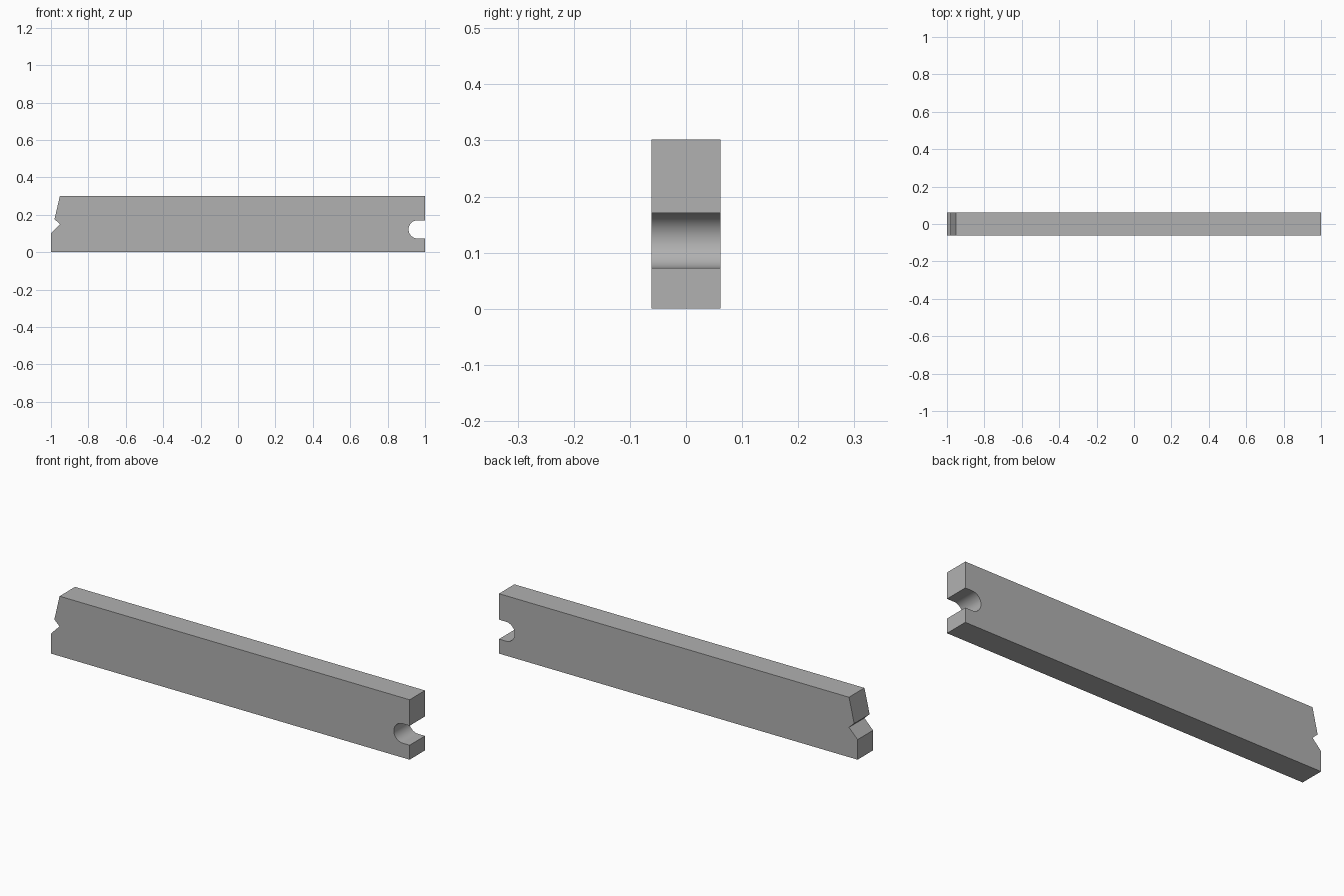
import bpy, bmesh
from math import sin, cos, pi, radians

if "Cube" in bpy.data.objects:
    bpy.data.objects.remove(bpy.data.objects["Cube"])

HALF_T, HEIGHT = 0.0615, 0.302
SLOT_X, SLOT_Z, SLOT_R, SEGS = 0.961, 0.122, 0.049, 32

# Side outline: square foot, V notch and slanted upper end on the left
outline = [(1, HEIGHT), (-0.952, HEIGHT), (-0.981, 0.177), (-0.952, 0.150),
           (-1, 0.101), (-1, 0), (1, 0)]

# Round-bottomed slot in the right end
outline.append((1, SLOT_Z - SLOT_R))
for i in range(SEGS + 1):
    a = -pi / 2 - pi * i / SEGS
    outline.append((SLOT_X + SLOT_R * cos(a), SLOT_Z + SLOT_R * sin(a)))
outline.append((1, SLOT_Z + SLOT_R))

# Extrude the outline through the plank thickness
bm = bmesh.new()
face = bm.faces.new([bm.verts.new((x, -HALF_T, z)) for x, z in outline])
ext = bmesh.ops.extrude_face_region(bm, geom=[face], use_keep_orig=True)
verts = [v for v in ext["geom"] if isinstance(v, bmesh.types.BMVert)]
bmesh.ops.translate(bm, verts=verts, vec=(0, 2 * HALF_T, 0))
bmesh.ops.recalc_face_normals(bm, faces=bm.faces)

mesh = bpy.data.meshes.new("notched_plank")
bm.to_mesh(mesh)
bm.free()
plank = bpy.data.objects.new("notched_plank", mesh)
bpy.context.collection.objects.link(plank)

# Dark grey material
grey = bpy.data.materials.new("dark_grey")
grey.diffuse_color = (0.44, 0.44, 0.44, 1)
grey.use_nodes = True
grey.node_tree.nodes["Principled BSDF"].inputs["Base Color"].default_value = grey.diffuse_color
mesh.materials.append(grey)

# Smooth the slot, keep the flat faces sharp
bpy.context.view_layer.objects.active = plank
plank.select_set(True)
bpy.ops.object.shade_smooth_by_angle(angle=radians(30))
